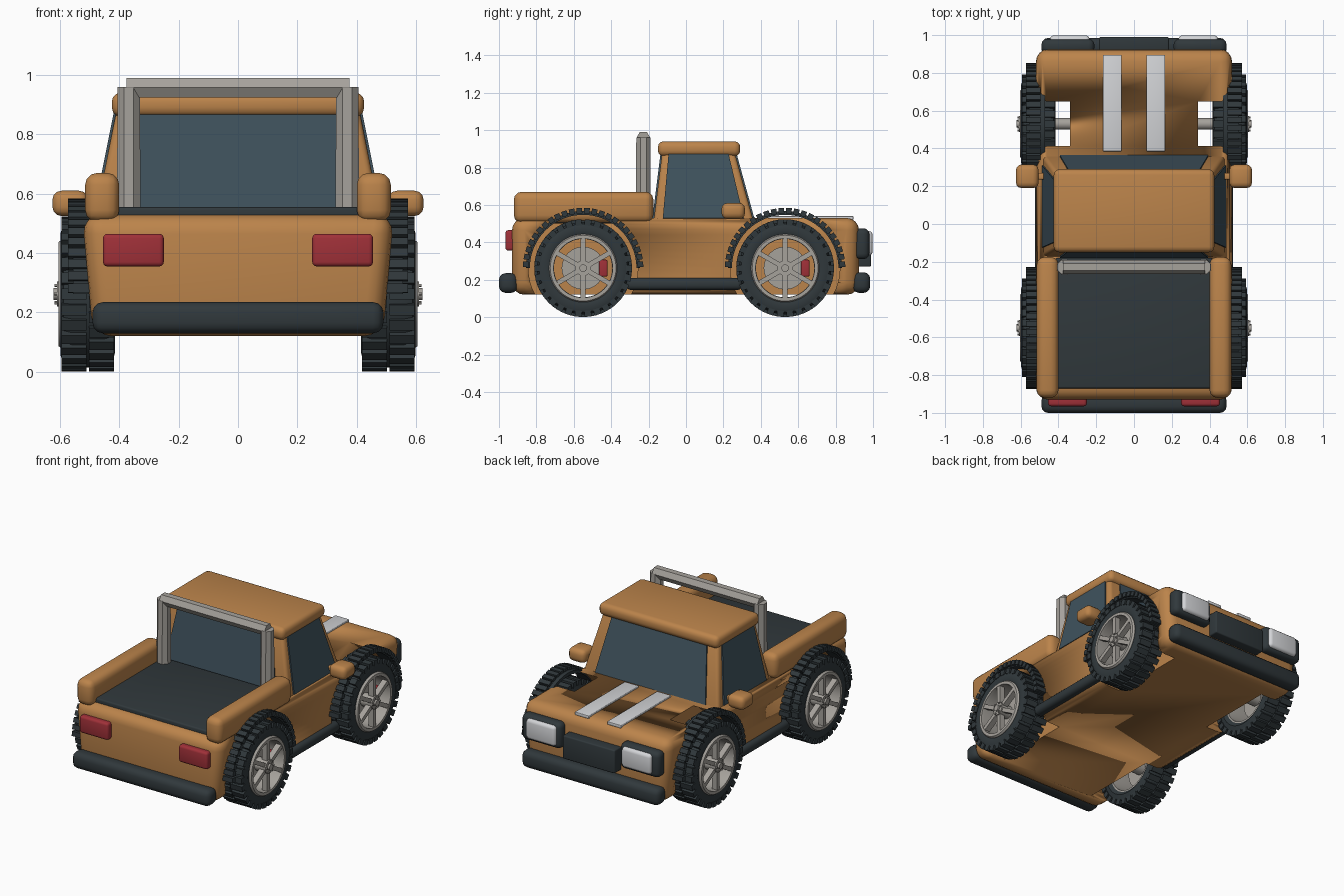
import bpy, bmesh, math
from mathutils import Vector, Matrix

if "Cube" in bpy.data.objects:
    bpy.data.objects.remove(bpy.data.objects["Cube"])

def mat(name, rgb):
    m = bpy.data.materials.new(name)
    m.diffuse_color = (*rgb, 1)
    m.use_nodes = True
    m.node_tree.nodes["Principled BSDF"].inputs["Base Color"].default_value = m.diffuse_color
    return m

ORANGE = mat("orange_paint", (0.50, 0.23, 0.07))
DARK = mat("black_rubber", (0.03, 0.04, 0.045))
GLASS = mat("tinted_glass", (0.05, 0.085, 0.11))
RED = mat("red_lens", (0.35, 0.03, 0.04))
LENS = mat("clear_lens", (0.65, 0.66, 0.68))
METAL = mat("grey_metal", (0.38, 0.36, 0.33))

def finish(name, bm, material, mirror=False, angle=40):
    bmesh.ops.recalc_face_normals(bm, faces=bm.faces)
    me = bpy.data.meshes.new(name)
    bm.to_mesh(me)
    bm.free()
    ob = bpy.data.objects.new(name, me)
    bpy.context.collection.objects.link(ob)
    me.materials.append(material)
    bpy.ops.object.select_all(action='DESELECT')
    ob.select_set(True)
    bpy.context.view_layer.objects.active = ob
    bpy.ops.object.shade_smooth_by_angle(angle=math.radians(angle))
    if mirror:
        ob.modifiers.new("mirror", 'MIRROR').use_mirror_merge = False
    return ob

def add_box(bm, lo, hi, M=Matrix()):
    lo, hi = Vector(lo), Vector(hi)
    S = Matrix.Diagonal((*(hi - lo), 1))
    return bmesh.ops.create_cube(bm, size=1, matrix=M @ Matrix.Translation((lo + hi) / 2) @ S)['verts']

def box(name, lo, hi, material, bevel=0.0, mirror=False, shape=None, seg=3):
    """Rounded box; shape(co) optionally moves the corners before rounding."""
    bm = bmesh.new()
    add_box(bm, lo, hi)
    if shape:
        for v in bm.verts:
            v.co = shape(v.co)
    if bevel:
        bmesh.ops.bevel(bm, geom=bm.edges[:], offset=bevel, segments=seg, profile=0.5, affect='EDGES')
    return finish(name, bm, material, mirror, 60)

def lathe(bm, prof, n, a0=0.0, a1=2 * math.pi, centre=(0, 0)):
    """Closed (x, r) section turned about the x axis."""
    full = abs(a1 - a0 - 2 * math.pi) < 1e-5
    rings = []
    for i in range(n if full else n + 1):
        a = a0 + (a1 - a0) * i / n
        rings.append([bm.verts.new((x, centre[0] + r * math.cos(a), centre[1] + r * math.sin(a))) for x, r in prof])
    k = len(prof)
    for i in range(n):
        p, q = rings[i], rings[(i + 1) % len(rings)]
        for j in range(k):
            bm.faces.new((p[j], p[(j + 1) % k], q[(j + 1) % k], q[j]))
    if not full:
        bm.faces.new(rings[0])
        bm.faces.new(rings[-1])

AXLES = {"rear": -0.55, "front": 0.53}
ZC = 0.262

# main body, slimmer below, with wheel wells cut right through
def body_shape(c):
    low = c.z < 0.3
    return Vector((c.x * (0.93 if low else 1), c.y, c.z))
body = box("body", (-0.525, -0.93, 0.12), (0.525, 0.925, 0.53), ORANGE, 0.065, shape=body_shape, seg=4)
for y in AXLES.values():
    for s in (-1, 1):
        bm = bmesh.new()
        bmesh.ops.create_cone(bm, cap_ends=True, segments=48, radius1=0.293, radius2=0.293, depth=0.4,
                              matrix=Matrix.Translation((s * 0.54, y, ZC)) @ Matrix.Rotation(math.pi / 2, 4, 'Y'))
        cutter = finish("well_cutter", bm, DARK)
        cutter.hide_render = True
        bpy.context.view_layer.objects.active = body
        mod = body.modifiers.new("well", 'BOOLEAN')
        mod.operation, mod.object, mod.solver = 'DIFFERENCE', cutter, 'EXACT'
        bpy.ops.object.modifier_apply(modifier=mod.name)
        bpy.data.objects.remove(cutter)

# cabin: tapered shell, roof and four window panels
ZB, ZT = 0.50, 0.90
bot = (0.485, -0.175, 0.365)
top = (0.405, -0.125, 0.255)
def cab_shape(c):
    w, y0, y1 = top if c.z > 0.7 else bot
    return Vector((math.copysign(w, c.x), y1 if c.y > 0 else y0, c.z))
box("cabin", (-1, -1, ZB), (1, 1, ZT), ORANGE, 0.02, shape=cab_shape)
box("roof", (-0.425, -0.15, 0.86), (0.425, 0.29, 0.94), ORANGE, 0.03)

def window(name, corners, iu, lo, hi, mirror=False):
    a, b, c, d = map(Vector, corners)     # bottom pair, then top pair
    mid = sum((a, b, c, d), Vector()) / 4
    n = (b - a).cross(d - a).normalized()
    if n.dot(mid - Vector((0, 0.08, 0.7))) < 0:
        n = -n
    pt = lambda u, v: a.lerp(b, u).lerp(d.lerp(c, u), v)
    quad = [pt(iu, lo), pt(1 - iu, lo), pt(1 - iu, hi), pt(iu, hi)]
    bm = bmesh.new()
    vs = [bm.verts.new(p + n * k) for k in (-0.01, 0.008) for p in quad]
    bm.faces.new(vs[:4])
    bm.faces.new(vs[4:])
    for i in range(4):
        j = (i + 1) % 4
        bm.faces.new((vs[i], vs[j], vs[4 + j], vs[4 + i]))
    finish(name, bm, GLASS, mirror, 20)

def corner(s, e, up):
    w, y0, y1 = top if up else bot
    return (s * w, y1 if e else y0, ZT if up else ZB)
for name, y in (("rear_window", 0), ("windscreen", 1)):
    window(name, [corner(-1, y, 0), corner(1, y, 0), corner(1, y, 1), corner(-1, y, 1)], 0.09, 0.07, 0.94)
window("side_window", [corner(1, 0, 0), corner(1, 1, 0), corner(1, 1, 1), corner(1, 0, 1)], 0.09, 0.07, 0.94, True)
box("mirror", (0.505, 0.19, 0.525), (0.625, 0.315, 0.61), ORANGE, 0.03, True)
box("mirror_stalk", (0.44, 0.235, 0.545), (0.53, 0.27, 0.575), ORANGE, 0.008, True)

# load bed and roll bar
box("bed_floor", (-0.415, -0.87, 0.50), (0.415, -0.18, 0.555), DARK, 0.01)
box("bed_rail", (0.40, -0.92, 0.505), (0.515, -0.175, 0.67), ORANGE, 0.04, True)
bm = bmesh.new()
R8 = Matrix.Rotation(math.pi / 8, 4, 'Z')
for s in (-1, 1):
    bmesh.ops.create_cone(bm, cap_ends=True, segments=8, radius1=0.043, radius2=0.041, depth=0.45,
                          matrix=Matrix.Translation((s * 0.368, -0.228, 0.735)) @ R8)
bmesh.ops.create_cone(bm, cap_ends=True, segments=6, radius1=0.038, radius2=0.038, depth=0.75,
                      matrix=Matrix.Translation((0, -0.228, 0.957)) @ Matrix.Rotation(math.pi / 2, 4, 'Y'))
finish("roll_bar", bm, METAL)

# bumpers, sills, lights, grille, bonnet stripes
box("rear_bumper", (-0.49, -1.0, 0.13), (0.49, -0.90, 0.235), DARK, 0.035)
box("front_bumper", (-0.49, 0.89, 0.13), (0.49, 0.985, 0.24), DARK, 0.035)
box("sill", (0.455, -0.32, 0.145), (0.525, 0.30, 0.21), DARK, 0.025, True)
box("tail_light", (0.25, -0.965, 0.355), (0.455, -0.91, 0.465), RED, 0.015, True)
box("headlight_surround", (0.21, 0.90, 0.31), (0.49, 0.98, 0.475), DARK, 0.03, True)
box("headlight", (0.235, 0.95, 0.33), (0.445, 0.998, 0.46), LENS, 0.02, True)
box("grille", (-0.185, 0.91, 0.27), (0.185, 0.99, 0.42), DARK, 0.008)
box("bonnet_stripe", (0.065, 0.385, 0.52), (0.165, 0.895, 0.54), LENS, 0.004, True)

# wheels and arch trim, mirrored to both sides
for axle, y in AXLES.items():
    c = (y, ZC)
    C = Matrix.Translation((0, y, ZC))
    spun = lambda a: C @ Matrix.Rotation(a, 4, 'X')

    bm = bmesh.new()
    lathe(bm, [(0.43, 0.178), (0.415, 0.20), (0.425, 0.235), (0.45, 0.247), (0.56, 0.247),
               (0.588, 0.235), (0.598, 0.205), (0.588, 0.178)], 48, centre=c)
    finish(axle + "_tyre", bm, DARK, True)

    bm = bmesh.new()
    N = 30
    for i in range(N):
        for x0, x1, ph in ((0.418, 0.502, 0), (0.51, 0.594, 0.5)):
            add_box(bm, (x0, -0.018, 0.228), (x1, 0.018, 0.261), spun((i + ph) * 2 * math.pi / N))
    finish(axle + "_tread", bm, DARK, True, 20)

    bm = bmesh.new()
    lathe(bm, [(0.43, 0.168), (0.43, 0.182), (0.595, 0.182), (0.604, 0.176), (0.604, 0.158), (0.585, 0.156)],
          48, centre=c)
    for i in range(6):
        vs = add_box(bm, (0.565, -0.013, 0.02), (0.602, 0.013, 0.165), spun(i * math.pi / 3))
        for dy in (-0.016, 0.016):      # hub bolts between spokes
            add_box(bm, (0.58, dy - 0.004, 0.026), (0.618, dy + 0.004, 0.034), spun(i * math.pi / 3))
    finish(axle + "_rim", bm, METAL, True, 30)

    bm = bmesh.new()
    for r, x0, x1 in ((0.042, 0.44, 0.61), (0.02, 0.6, 0.622), (0.115, 0.515, 0.53), (0.03, 0.30, 0.46)):
        bmesh.ops.create_cone(bm, cap_ends=True, segments=24, radius1=r, radius2=r, depth=x1 - x0,
                              matrix=Matrix.Translation(((x0 + x1) / 2, y, ZC)) @ Matrix.Rotation(math.pi / 2, 4, 'Y'))
    finish(axle + "_hub_and_disc", bm, METAL, True, 30)
    box(axle + "_brake_caliper", (0.50, y + 0.085, ZC - 0.045), (0.548, y + 0.13, ZC + 0.045), RED, 0.008, True)

    bm = bmesh.new()
    lathe(bm, [(0.47, 0.285), (0.47, 0.305), (0.555, 0.305), (0.555, 0.285)], 36, 0, math.pi, c)
    for i in range(24):
        a = math.pi * (i + 0.5) / 24 - math.pi / 2
        add_box(bm, (0.495, -0.015, 0.292), (0.572, 0.015, 0.322), spun(a))
    finish(axle + "_arch_trim", bm, DARK, True, 20)
